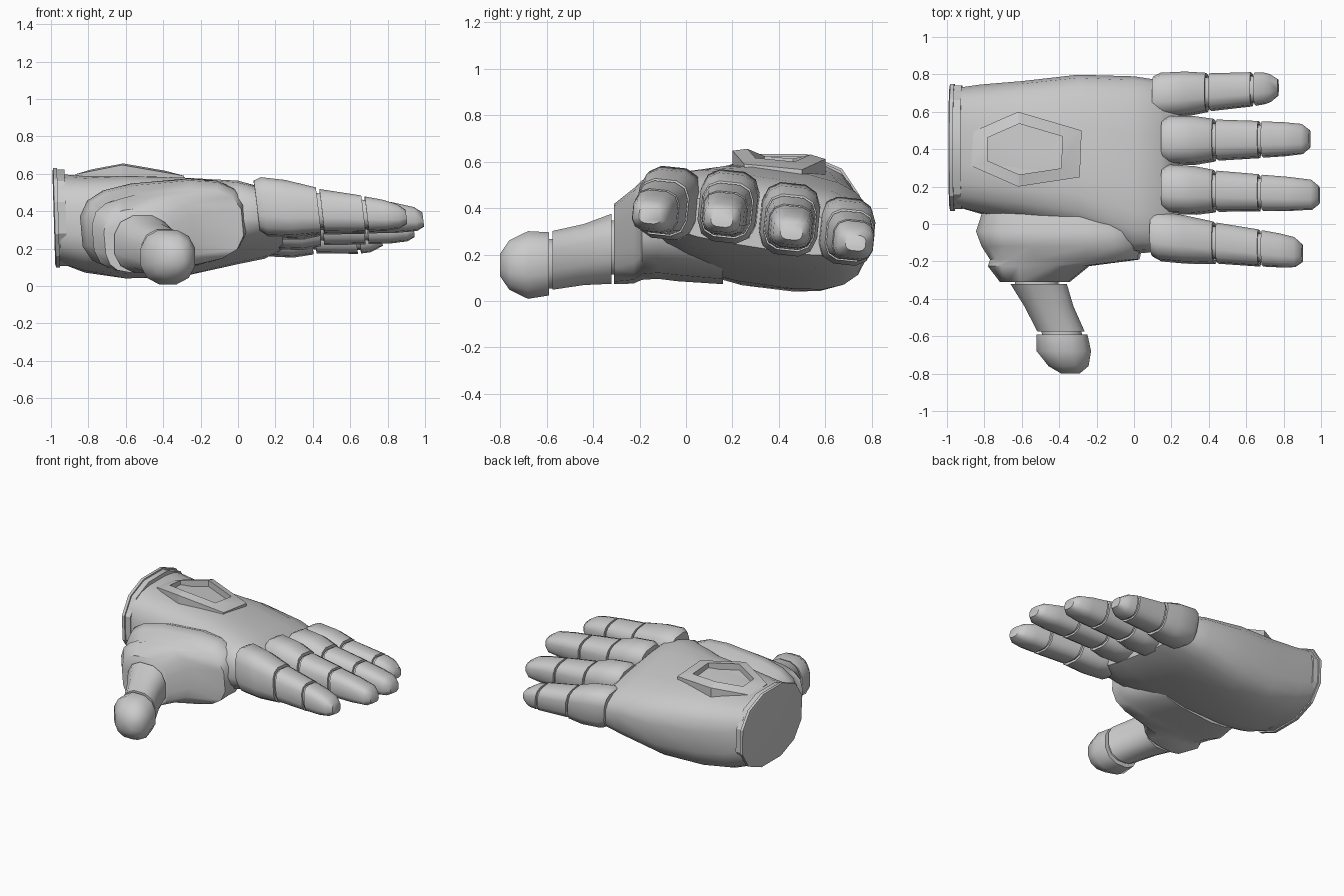
import bpy, bmesh, math

cube = bpy.data.objects.get("Cube")
if cube:
    bpy.data.objects.remove(cube, do_unlink=True)

plain_grey = (.6, .6, .6, 1)
grey = bpy.data.materials.new("plain_grey")
grey.use_nodes = True
grey.diffuse_color = plain_grey
grey.node_tree.nodes["Principled BSDF"].inputs["Base Color"].default_value = plain_grey


def finish(name, bm, angle):
    bmesh.ops.recalc_face_normals(bm, faces=bm.faces)
    mesh = bpy.data.meshes.new(name)
    bm.to_mesh(mesh)
    bm.free()
    obj = bpy.data.objects.new(name, mesh)
    bpy.context.collection.objects.link(obj)
    mesh.materials.append(grey)
    bpy.ops.object.select_all(action="DESELECT")
    obj.select_set(True)
    bpy.context.view_layer.objects.active = obj
    bpy.ops.object.shade_smooth_by_angle(angle=math.radians(angle))


def skin(name, bm, rings, angle):
    """Join rings of vertices into a closed shell."""
    for lower, upper in zip(rings, rings[1:]):
        for i in range(len(lower)):
            following = (i + 1) % len(lower)
            bm.faces.new((lower[i], lower[following], upper[following], upper[i]))
    bm.faces.new(rings[0])
    bm.faces.new(rings[-1])
    finish(name, bm, angle)


def rounded(value, exponent):
    return math.copysign(abs(value) ** exponent, value)


def loft(name, axis, sections, sides=12, square=.65, angle=50, roll=0, lean=0):
    """Each section: position, side centre, height centre, half width, half height, extra roll."""
    bm = bmesh.new()
    rings = []
    for position, centre, height, half_width, half_height, *extra in sections:
        turn = math.radians(roll + sum(extra))
        ring = []
        for i in range(sides):
            t = math.tau * (i + .5) / sides
            u = half_width * rounded(math.cos(t), square)
            v = half_height * rounded(math.sin(t), square)
            side = centre + u * math.cos(turn) - v * math.sin(turn)
            z = height + u * math.sin(turn) + v * math.cos(turn)
            along = position + lean * v
            point = (along, side, z) if axis == "x" else (side, along, z)
            ring.append(bm.verts.new(point))
        rings.append(ring)
    skin(name, bm, rings, angle)


# Palm body
loft("palm", "x", [
    (-.95, .41, .36, .32, .24, 0),
    (-.82, .4, .33, .345, .255, -3),
    (-.6, .385, .315, .375, .265, -7),
    (-.3, .375, .315, .42, .25, -8),
    (0, .315, .34, .475, .195, -9),
    (.14, .31, .335, .46, .16, -9),
    (.24, .31, .32, .42, .09, -9)], sides=20)

# Wrist cuff: a tall lip and a lower band
cuff_steps = ((-.985, .33), (-.98, .35), (-.96, .35), (-.96, .34), (-.92, .34))
loft("wrist_cuff", "x",
     [(x, .41, .365, radius, radius - .075) for x, radius in cuff_steps],
     square=.85, angle=25, lean=-.03)

# Thumb base
loft("thumb_base", "y", [
    (.16, -.42, .28, .36, .2),
    (-.04, -.4, .33, .445, .235),
    (-.12, -.385, .33, .43, .225),
    (-.19, -.37, .305, .4, .205),
    (-.225, -.51, .28, .27, .2),
    (-.31, -.53, .245, .185, .17)], sides=16, roll=5)


# Thumb joints, round in section
def thumb_section(y, radius, centre, height):
    return (y, centre, height, radius, radius)


loft("thumb_middle", "y", [
    thumb_section(-.28, .12, -.52, .23),
    thumb_section(-.32, .12, -.52, .23),
    thumb_section(-.32, .155, -.51, .225),
    thumb_section(-.44, .135, -.455, .2),
    thumb_section(-.575, .13, -.39, .175),
    thumb_section(-.575, .11, -.39, .175)], square=.8)
loft("thumb_tip", "y", [
    thumb_section(-.56, .11, -.39, .16),
    thumb_section(-.59, .11, -.385, .16),
    thumb_section(-.59, .14, -.385, .16),
    thumb_section(-.68, .15, -.375, .155),
    thumb_section(-.76, .11, -.35, .155),
    thumb_section(-.8, .05, -.34, .155)], square=.85)

# Fingers: start, tip, side at start and tip, height at start, girth
fingers = {
    "index": (.12, .9, -.065, -.155, .425, 1),
    "middle": (.18, .99, .185, .155, .41, 1),
    "ring": (.18, .94, .445, .455, .355, 1),
    "little": (.13, .77, .685, .73, .305, .92),
}
for name, (start, tip, side_start, side_tip, height, girth) in fingers.items():
    first_joint = .43 if girth == 1 else .39
    second_joint = first_joint + .24

    def section(x, width, scale=1):
        """Finger section; it flattens as it narrows."""
        f = (x - start) / (tip - start)
        size = girth * scale
        return (x, side_start + (side_tip - side_start) * f, height - .055 * f,
                width * size, (1.9 * width - .09) * size)

    def neck(x, width):
        """Recess that leaves a gap before the next shell."""
        return [section(x - .04, width, .8), section(x + .018, width, .8),
                section(x + .018, width)]

    def socket(x, width):
        """Rim and hollow end of a shell."""
        return [section(x, width), section(x, width, .84), section(x - .03, width, .75)]

    segments = {
        "knuckle": [section(start - .02, .13, .87), section(start + .02, .13),
                    section(start + .15, .127)] + socket(first_joint, .112),
        "middle": neck(first_joint, .108) + socket(second_joint, .098),
        "tip": neck(second_joint, .096) + [section((second_joint + tip) / 2, .09),
                                           section(tip - .04, .08), section(tip, .08, .6)],
    }
    for part, sections in segments.items():
        loft(name + "_" + part, "x", sections, roll=-6, lean=-.12)

# Raised hexagonal frame on the back of the hand
bm = bmesh.new()
outline = [(-.87, .49), (-.62, .6), (-.28, .5), (-.29, .25), (-.62, .2), (-.87, .31)]


def frame_ring(inset, drop):
    """Scaled outline laid on a surface that peaks in the middle and falls to the side."""
    ring = []
    for outer_x, outer_y in outline:
        x = -.6 + (outer_x + .6) * inset
        y = .4 + (outer_y - .4) * inset
        z = .68 - .16 * abs(x + .62) - .09 * y - drop
        ring.append(bm.verts.new((x, y, z)))
    return ring


frame_rings = [frame_ring(1, .12), frame_ring(1, .015), frame_ring(.68, 0), frame_ring(.68, .045)]
skin("back_frame", bm, frame_rings, 20)
